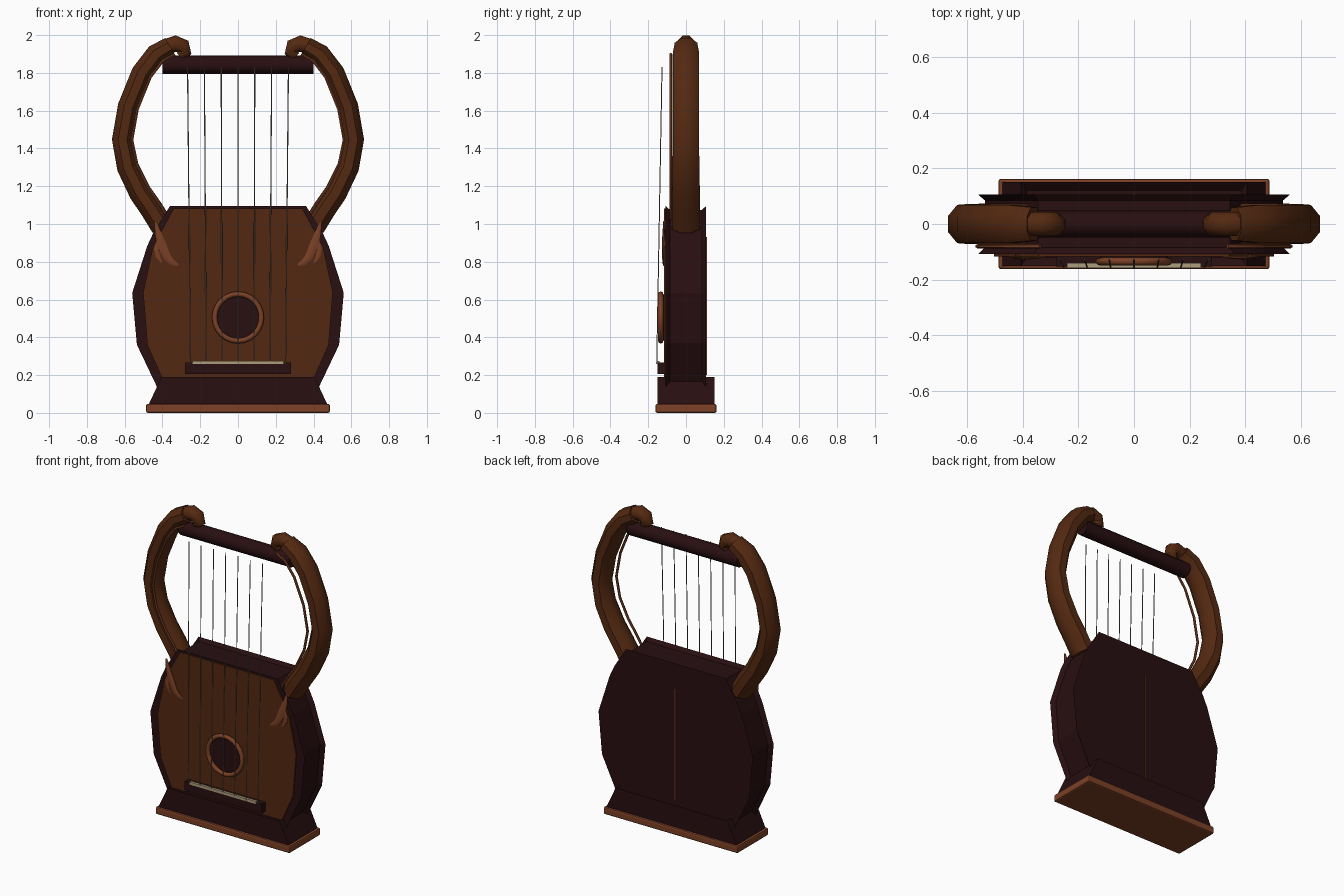
import bpy, bmesh, math
from mathutils import Vector

if "Cube" in bpy.data.objects:
    bpy.data.objects.remove(bpy.data.objects["Cube"])


def material(name, rgb):
    m = bpy.data.materials.new(name)
    m.diffuse_color = (*rgb, 1)
    m.use_nodes = True
    m.node_tree.nodes["Principled BSDF"].inputs["Base Color"].default_value = m.diffuse_color
    return m


DARK = material("dark wood", (0.021, 0.0045, 0.0055))
BROWN = material("brown wood", (0.088, 0.022, 0.0055))
LIGHT = material("light wood", (0.20, 0.052, 0.019))
BONE = material("bone", (0.42, 0.34, 0.20))
STRING = material("string", (0.22, 0.19, 0.16))


def loft(name, rings, mat, smooth=None):
    """Skin a list of equal-length rings of points and cap both ends."""
    bm = bmesh.new()
    loops = [[bm.verts.new(p) for p in r] for r in rings]
    n = len(loops[0])
    for a, b in zip(loops, loops[1:]):
        for i in range(n):
            j = (i + 1) % n
            bm.faces.new((a[i], a[j], b[j], b[i]))
    bm.faces.new(loops[0][::-1])
    bm.faces.new(loops[-1])
    bmesh.ops.recalc_face_normals(bm, faces=bm.faces)
    me = bpy.data.meshes.new(name)
    bm.to_mesh(me)
    bm.free()
    me.materials.append(mat)
    ob = bpy.data.objects.new(name, me)
    bpy.context.collection.objects.link(ob)
    if smooth:
        bpy.ops.object.select_all(action='DESELECT')
        ob.select_set(True)
        bpy.context.view_layer.objects.active = ob
        bpy.ops.object.shade_smooth_by_angle(angle=math.radians(smooth))
    return ob


def box(name, x0, x1, y0, y1, z0, z1, mat):
    rect = [(x0, y0), (x1, y0), (x1, y1), (x0, y1)]
    return loft(name, [[(x, y, z) for x, y in rect] for z in (z0, z1)], mat)


def tube(name, path, mat, side, y=0, depth=1.0, n=8, shift=0):
    """Tube along (x, z, radius) points in a plane of constant y."""
    rings = []
    for i, (x, z, r) in enumerate(path):
        a, b = path[max(i - 1, 0)], path[min(i + 1, len(path) - 1)]
        t = Vector((b[0] - a[0], b[1] - a[1])).normalized()
        nx, nz = t.y, -t.x
        ring = []
        for k in range(n):
            ang = 2 * math.pi * (k + 0.5) / n
            u, v = r * math.cos(ang) + shift, r * depth * math.sin(ang)
            ring.append((side * (x + nx * u), y + v, z + nz * u))
        rings.append(ring)
    return loft(name, rings, mat, 50)


def outline(half, y, inset=0.0, cz=0.62):
    """Mirrored front outline, pulled towards its centre by an inset."""
    pts = half + [(-x, z) for x, z in reversed(half)]
    out = []
    for x, z in pts:
        d = Vector((x, z - cz))
        d *= 1 - inset / d.length
        out.append((d.x, y, d.y + cz))
    return out


# Sound box with slightly hollowed sides
body = [(0.36, 1.095), (0.445, 0.96), (0.48, 0.885), (0.56, 0.635),
        (0.535, 0.36), (0.43, 0.14)]
loft("sound_box", [outline(body, -0.108), outline(body, -0.085, 0.025),
                   outline(body, 0.085, 0.025), outline(body, 0.106)], DARK)

# Front soundboard and back seam
panel = [(0.34, 1.083), (0.45, 0.88), (0.502, 0.637), (0.48, 0.36), (0.40, 0.18)]
loft("soundboard", [outline(panel, -0.117), outline(panel, -0.105)], BROWN)
box("back_seam", -0.004, 0.004, 0.10, 0.112, 0.20, 0.93, LIGHT)

# Flared foot and its trim
foot = [[(x * a, y * b, z) for a, b in ((-1, -1), (1, -1), (1, 1), (-1, 1))]
        for x, y, z in ((0.475, 0.15, 0.04), (0.405, 0.15, 0.19), (0.385, 0.12, 0.162))]
loft("foot", foot, DARK)
trim = box("foot_trim", -0.487, 0.487, -0.162, 0.162, 0.0, 0.048, LIGHT)
bev = trim.modifiers.new("bevel", 'BEVEL')
bev.width, bev.segments = 0.01, 2

# Sound hole and ring
disc = [(0.122 * math.cos(math.tau * i / 24), 0.122 * math.sin(math.tau * i / 24))
        for i in range(24)]
loft("sound_hole", [[(x, y, z + 0.505) for x, z in disc] for y in (-0.124, -0.11)], DARK)
bpy.ops.mesh.primitive_torus_add(major_radius=0.124, minor_radius=0.014,
                                 major_segments=24, minor_segments=8,
                                 location=(0, -0.134, 0.505),
                                 rotation=(math.pi / 2, 0, 0))
ring = bpy.context.object
ring.name = "sound_hole_ring"
ring.data.materials.append(LIGHT)
bpy.ops.object.shade_smooth_by_angle(angle=math.radians(50))

# Bridge and saddle
box("bridge", -0.28, 0.28, -0.152, -0.112, 0.205, 0.268, DARK)
box("saddle", -0.24, 0.24, -0.157, -0.14, 0.258, 0.275, BONE)

# Crossbar
bar = [(0.048 * math.cos(math.tau * i / 12), 1.843 + 0.048 * math.sin(math.tau * i / 12))
       for i in range(12)]
loft("crossbar", [[(x, y, z) for y, z in bar] for x in (-0.4, 0.4)], DARK, 50)

# Arms, scrolls, inlays and leaf ornaments on both sides
arm = [(0.40, 0.985, 0.066), (0.455, 1.075, 0.066), (0.517, 1.165, 0.065),
       (0.583, 1.30, 0.063), (0.611, 1.447, 0.061), (0.58, 1.622, 0.061),
       (0.508, 1.80, 0.061), (0.432, 1.90, 0.06), (0.36, 1.942, 0.053)]
scroll = [(0.375, 1.94, 0.045), (0.33, 1.955, 0.047), (0.293, 1.94, 0.046),
          (0.283, 1.908, 0.04), (0.305, 1.886, 0.028)]
inlay = [(x, z, 0.008) for x, z, r in arm]
leaf = [(0.437, 1.015, 0.006), (0.425, 0.96, 0.017), (0.405, 0.89, 0.027),
        (0.375, 0.825, 0.022), (0.35, 0.797, 0.018), (0.318, 0.782, 0.006)]
leaf_tip = [(0.415, 0.92, 0.012), (0.43, 0.87, 0.015), (0.425, 0.83, 0.013),
            (0.402, 0.792, 0.004)]
for side, label in ((-1, "left"), (1, "right")):
    tube(label + "_arm", arm, BROWN, side, depth=1.22)
    tube(label + "_scroll", scroll, BROWN, side)
    tube(label + "_inlay", inlay, LIGHT, side, y=-0.08, n=6, shift=-0.05)
    tube(label + "_leaf", leaf, LIGHT, side, y=-0.118, depth=0.4)
    tube(label + "_leaf_tip", leaf_tip, LIGHT, side, y=-0.118, depth=0.4)

# Seven strings fanning slightly towards the crossbar
for i in range(-3, 4):
    ends = ((i * 0.084, -0.155, 0.262), (i * 0.089, -0.127, 1.83))
    loft("string_%d" % (i + 4),
         [[(x + 0.003 * math.cos(math.tau * k / 6), y + 0.003 * math.sin(math.tau * k / 6), z)
           for k in range(6)] for x, y, z in ends], STRING, 70)
